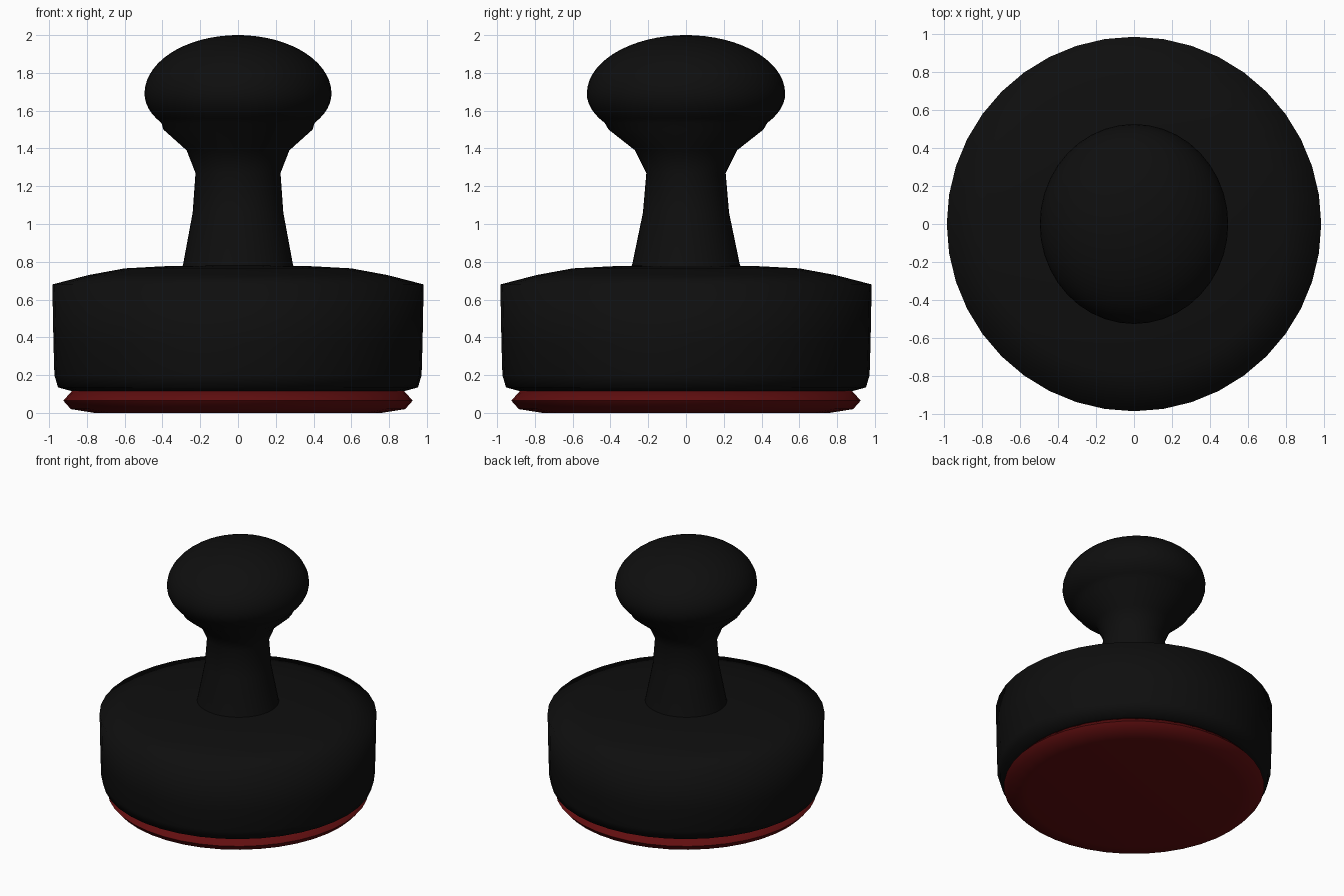
import bpy, bmesh, math

if "Cube" in bpy.data.objects:
    bpy.data.objects.remove(bpy.data.objects["Cube"])


def material(name, rgb):
    m = bpy.data.materials.new(name)
    m.diffuse_color = (*rgb, 1)
    m.use_nodes = True
    m.node_tree.nodes["Principled BSDF"].inputs["Base Color"].default_value = m.diffuse_color
    return m


black = material("black_plastic", (0.0045, 0.0045, 0.0045))
red = material("dark_red_pad", (0.12, 0.0045, 0.005))


def lathe(name, rings, sides, mat, angle):
    """Stack elliptical rings (rx, ry, z) and close both ends."""
    bm = bmesh.new()
    loops = []
    for rx, ry, z in rings:
        loops.append([bm.verts.new((rx * math.cos(2 * math.pi * i / sides),
                                    ry * math.sin(2 * math.pi * i / sides), z))
                      for i in range(sides)])
    for a, b in zip(loops, loops[1:]):
        for i in range(sides):
            j = (i + 1) % sides
            bm.faces.new((a[i], a[j], b[j], b[i]))
    bm.faces.new(loops[0][::-1])
    bm.faces.new(loops[-1])
    bmesh.ops.recalc_face_normals(bm, faces=bm.faces)
    me = bpy.data.meshes.new(name)
    bm.to_mesh(me)
    bm.free()
    me.materials.append(mat)
    ob = bpy.data.objects.new(name, me)
    bpy.context.collection.objects.link(ob)
    bpy.ops.object.select_all(action='DESELECT')
    ob.select_set(True)
    bpy.context.view_layer.objects.active = ob
    bpy.ops.object.shade_smooth_by_angle(angle=math.radians(angle))
    return ob


# Red pad under the body
pad = [(0.76, 0.0), (0.885, 0.02), (0.925, 0.065), (0.88, 0.115)]
lathe("base_pad", [(r, r, z) for r, z in pad], 40, red, 60)

# Wide drum body with a gently domed top
body = [(0.86, 0.108), (0.88, 0.115), (0.953, 0.135), (0.972, 0.20), (0.977, 0.37),
        (0.983, 0.68), (0.79, 0.73), (0.60, 0.765), (0.40, 0.776), (0.25, 0.78)]
lathe("body", [(r, r, z) for r, z in body], 40, black, 80)

# Tapered neck flowing into the oval knob
handle = [(0.295, 0.288, 0.77), (0.29, 0.284, 0.79), (0.24, 0.228, 1.06),
          (0.225, 0.21, 1.27), (0.272, 0.27, 1.39), (0.395, 0.41, 1.50)]
# Knob: upper and lower half ellipses
cz = 1.69
for d in range(-35, 90, 6):
    t = math.radians(d)
    h = 0.31 if d > 0 else 0.27
    handle.append((0.495 * math.cos(t), 0.525 * math.cos(t), cz + h * math.sin(t)))
handle.append((0.01, 0.01, 2.0))
lathe("handle", handle, 40, black, 60)
